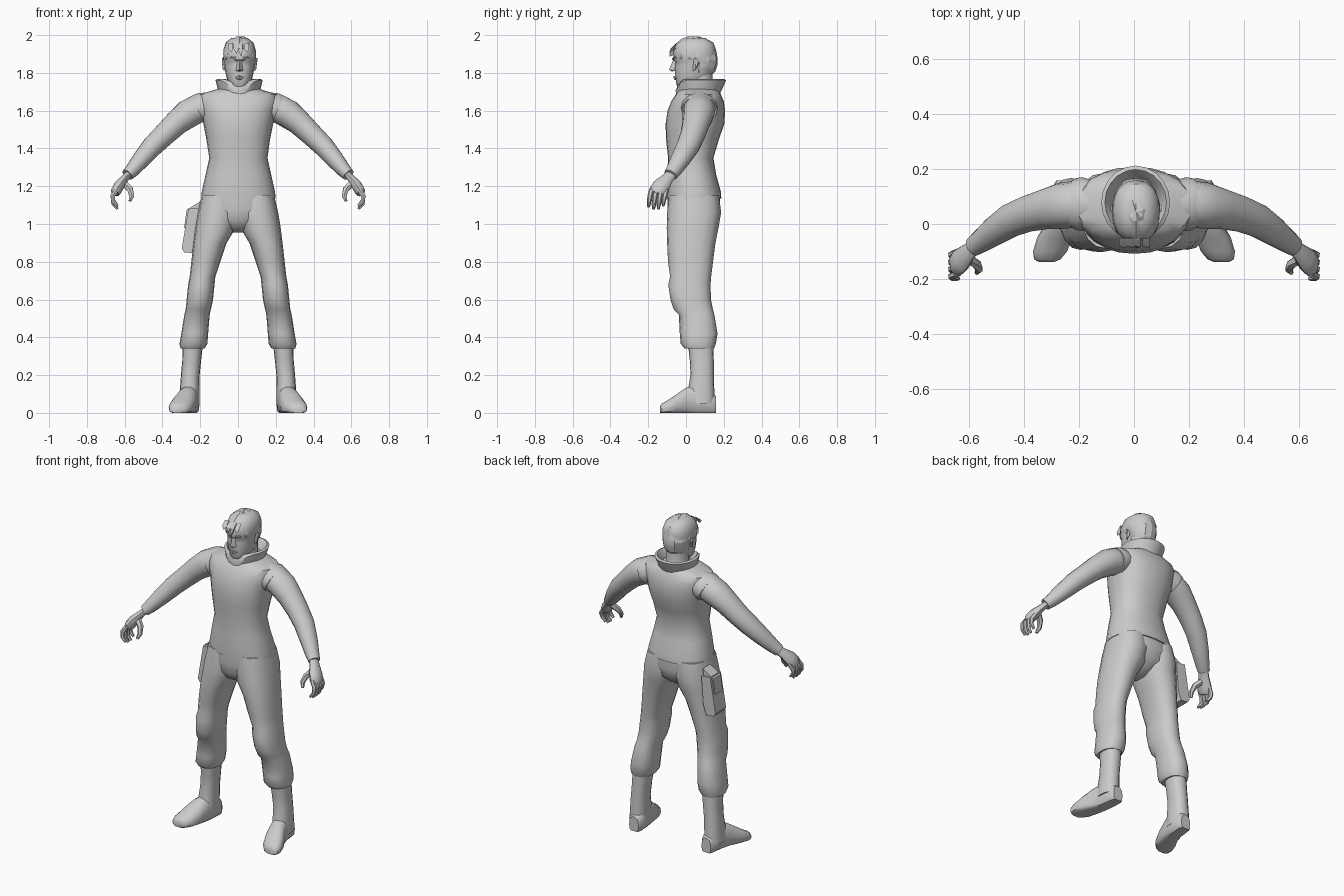
import bpy, bmesh, math, random
from mathutils import Vector as V

random.seed(4)
grey = bpy.data.materials.new("plain_grey")
grey.diffuse_color = (0.6, 0.6, 0.6, 1)


def finish(name, bm, angle=40):
    """Turn a bmesh into a named object, smooth except at sharp edges."""
    bmesh.ops.recalc_face_normals(bm, faces=bm.faces)
    me = bpy.data.meshes.new(name)
    bm.to_mesh(me)
    bm.free()
    ob = bpy.data.objects.new(name, me)
    bpy.context.collection.objects.link(ob)
    me.materials.append(grey)
    bpy.ops.object.select_all(action='DESELECT')
    ob.select_set(True)
    bpy.context.view_layer.objects.active = ob
    if angle:
        bpy.ops.object.shade_smooth_by_angle(angle=math.radians(angle))
    return ob


def oval(c, u, v, n=16, p=2.0):
    """Superellipse ring about c with half-axes u and v."""
    pts = []
    for i in range(n):
        a = 2 * math.pi * i / n
        f = lambda t: math.copysign(abs(t) ** (2 / p), t)
        pts.append(V(c) + V(u) * f(math.cos(a)) + V(v) * f(math.sin(a)))
    return pts


def loft(name, rings, angle=40, caps=True):
    bm = bmesh.new()
    vs = [[bm.verts.new(q) for q in r] for r in rings]
    n = len(rings[0])
    for a, b in zip(vs, vs[1:]):
        for i in range(n):
            bm.faces.new((a[i], a[(i + 1) % n], b[(i + 1) % n], b[i]))
    if caps:
        bm.faces.new(vs[0])
        bm.faces.new(vs[-1])
    return finish(name, bm, angle)


def stack(name, rows, s=1, n=16, p=2.3, angle=40):
    """Upright loft from rows of (z, x0, x1, y0, y1)."""
    return loft(name, [oval((s * (a + b) / 2, (c + d) / 2, z), (s * (b - a) / 2, 0, 0),
                            (0, (d - c) / 2, 0), n, p) for z, a, b, c, d in rows], angle)


def limb(name, pts, s=1, n=12, angle=40, flat=1.0):
    """Tube through (x, y, z, radius) points; flat scales its vertical thickness."""
    ps = [V((s * x, y, z)) for x, y, z, r in pts]
    rings = []
    for i, q in enumerate(ps):
        t = (ps[min(i + 1, len(ps) - 1)] - ps[max(i - 1, 0)]).normalized()
        u = (V((0, 1, 0)) - t * t.y).normalized()
        r = pts[i][3]
        rings.append(oval(q, u * r, t.cross(u) * r * flat, n))
    return loft(name, rings, angle)


def solid(name, pts, angle=30):
    bm = bmesh.new()
    vs = [bm.verts.new(q) for q in pts]
    bmesh.ops.convex_hull(bm, input=vs)
    return finish(name, bm, angle)


# vest
stack("vest", [(1.135, -.195, .2, -.102, .187), (1.17, -.192, .196, -.103, .185),
               (1.26, -.172, .176, -.1, .16), (1.35, -.152, .156, -.095, .145),
               (1.45, -.168, .17, -.106, .175), (1.53, -.183, .186, -.108, .203),
               (1.6, -.198, .2, -.098, .207), (1.65, -.212, .215, -.078, .2),
               (1.685, -.205, .21, -.055, .185), (1.705, -.14, .145, -.042, .175),
               (1.72, -.09, .1, -.02, .16)], n=24, p=2.3)

# flared collar, dipping at the throat
collar = []
for z, hx, y0, y1 in [(1.68, .105, -.04, .175), (1.72, .115, -.05, .195), (1.762, .125, -.055, .212),
                      (1.768, .112, -.04, .198), (1.73, .085, -.015, .165), (1.69, .075, .0, .15)]:
    ring = oval((.006, (y0 + y1) / 2, z), (hx, 0, 0), (0, (y1 - y0) / 2, 0), 20)
    for q in ring:
        front = max(0, -(q.y - .075) / .125)
        q.z -= .055 * min(front, 1) ** 8 * (z > 1.7)
    collar.append(ring)
loft("collar", collar, 40, False)

# neck and head
stack("neck", [(1.66, -.07, .085, 0, .16), (1.72, -.056, .072, .0, .14),
               (1.8, -.056, .072, .0, .14)], p=2)
stack("head", [(1.722, -.02, .036, -.042, .0), (1.735, -.038, .054, -.05, .05),
               (1.765, -.058, .074, -.054, .12), (1.8, -.066, .082, -.058, .14),
               (1.835, -.073, .088, -.058, .15), (1.858, -.076, .092, -.056, .155),
               (1.872, -.078, .094, -.068, .157), (1.92, -.078, .094, -.066, .16),
               (1.96, -.066, .082, -.045, .145), (1.985, -.035, .05, 0, .1)], p=2.3)
solid("nose", [(.008, -.066, 1.872), (-.004, -.055, 1.86), (.02, -.055, 1.86), (.008, -.09, 1.818),
               (-.011, -.058, 1.81), (.027, -.058, 1.81), (.008, -.075, 1.808)])
solid("lips", [(x, y, z) for x, y, z in [(-.018, -.05, 1.775), (.034, -.05, 1.775), (.008, -.067, 1.782),
                                         (.008, -.064, 1.765), (.008, -.05, 1.788), (.008, -.05, 1.76)]])
for s, side in ((-1, "right"), (1, "left")):
    solid(side + "_brow", [(.008 + s * x, y, z) for x, y, z in
                           [(.008, -.074, 1.868), (.05, -.06, 1.884), (.012, -.072, 1.88),
                            (.055, -.05, 1.874), (.01, -.05, 1.862), (.03, -.05, 1.89)]])
    solid(side + "_ear", [(.008 + s * x, y, z) for x, y, z in
                          [(.076, .03, 1.87), (.094, .052, 1.878), (.094, .066, 1.862), (.088, .05, 1.815),
                           (.072, .035, 1.81), (.07, .07, 1.85), (.076, .04, 1.88)]])

# hair cap trimmed along a sloping hairline, with choppy facets
bm = bmesh.new()
bmesh.ops.create_uvsphere(bm, u_segments=14, v_segments=12, radius=1)
for v in bm.verts:
    k = 1 + random.uniform(-.035, .03)
    v.co = V((.008 + v.co.x * .089 * k, .043 + v.co.y * .128 * k, 1.872 + v.co.z * .122 * k))


def below_hairline(f):
    c = f.calc_center_median()
    limit = 1.925 if c.y < -.02 else 1.87 if c.y < .07 else 1.79
    return c.z < limit


bmesh.ops.delete(bm, geom=[f for f in bm.faces if below_hairline(f)], context='FACES')
hair = finish("hair", bm, 18)
mod = hair.modifiers.new("thickness", 'SOLIDIFY')
mod.thickness = .012
for i, (x, w, z) in enumerate([(-.04, .014, 1.91), (-.012, .013, 1.9), (.012, .013, 1.885), (.045, .014, 1.91)]):
    solid(f"hair_lock_{i}", [(x - w, -.05, 1.955), (x + w, -.05, 1.96), (x + w, -.082, 1.925),
                             (x - w, -.08, 1.93), (x + .004, -.088, z), (x, -.066, z + .01)], 15)

# hips
stack("hips", [(1.16, -.185, .19, -.096, .178), (1.08, -.19, .194, -.098, .182),
               (1.02, -.15, .15, -.088, .165), (.98, -.08, .08, -.065, .12),
               (.955, -.03, .03, -.02, .08)], n=20)

for s, side in ((-1, "right"), (1, "left")):
    # trouser leg with knee bulge and gathered cuff
    stack(side + "_trouser_leg", [
        (1.15, 0, .192, -.09, .175), (1.06, -.005, .213, -.1, .186), (.98, .012, .226, -.102, .172),
        (.9, .06, .236, -.1, .156), (.8, .094, .247, -.095, .143), (.72, .12, .256, -.084, .133),
        (.68, .124, .264, -.094, .13), (.6, .132, .272, -.082, .132), (.55, .143, .277, -.066, .142),
        (.52, .15, .284, -.038, .15), (.42, .158, .3, -.033, .167), (.365, .162, .31, -.028, .158),
        (.34, .178, .303, -.008, .148)], s)
    # boot shaft and foot
    stack(side + "_boot_shaft", [(.37, .185, .293, .01, .145), (.28, .195, .295, .02, .147),
                                 (.2, .203, .302, .024, .147), (.12, .205, .308, .01, .15),
                                 (.05, .205, .312, .0, .152)], s)
    foot = []
    for y, cx, w, h in [(.158, .25, .032, .09), (.135, .25, .046, .11), (.06, .257, .05, .15),
                        (.0, .27, .055, .135), (-.05, .288, .064, .1), (-.1, .305, .062, .066),
                        (-.128, .315, .048, .05), (-.138, .318, .028, .036)]:
        ring = oval((s * cx, y, h * .4), (s * w, 0, 0), (0, 0, h * .6), 14, 2.4)
        for q in ring:
            q.z = max(q.z, .0)
        foot.append(ring)
    loft(side + "_boot_foot", foot, 45)

    # sleeve
    limb(side + "_sleeve", [(.15, .075, 1.615, .075), (.21, .072, 1.612, .085), (.265, .066, 1.583, .084),
                            (.32, .055, 1.54, .074), (.385, .038, 1.478, .067), (.45, .012, 1.415, .062),
                            (.51, -.028, 1.345, .053), (.56, -.065, 1.285, .042),
                            (.585, -.083, 1.26, .036)], s, 14, 45, .92)
    # palm, curled fingers and thumb
    limb(side + "_palm", [(.575, -.075, 1.268, .03), (.6, -.1, 1.24, .034), (.628, -.13, 1.205, .047),
                          (.645, -.148, 1.175, .046), (.65, -.154, 1.16, .034)], s, 10, 45, .62)
    for i in range(4):
        y, d = -.19 + i * .026, (0, .012, .01, -.006)[i]
        limb(f"{side}_finger_{i + 1}", [(.64, y + .01, 1.185, .014), (.663, y, 1.15, .014),
                                        (.66, y - .006, 1.118 - d, .012), (.638, y - .008, 1.092 - d, .008)],
             s, 6, 50)
    limb(side + "_thumb", [(.605, -.125, 1.215, .02), (.572, -.145, 1.185, .018),
                           (.562, -.165, 1.15, .014), (.572, -.178, 1.122, .008)], s, 6, 50)
    # vest shoulder edge over the sleeve
    limb(side + "_shoulder_edge", [(.14, .072, 1.63, .085), (.19, .072, 1.615, .098),
                                   (.212, .072, 1.605, .094)], s, 14, 35, .85)

# holster on the hip
solid("holster", [(x, y, z) for y in (.03, .135) for x, z in
                  [(-.2, 1.08), (-.262, 1.085), (-.298, .87), (-.285, .85), (-.235, .845), (-.215, .9)]])
solid("holster_flap", [(x, y, z) for y in (.045, .12) for x, z in
                       [(-.2, 1.12), (-.235, 1.09), (-.272, 1.075), (-.285, .98), (-.22, .98)]])
